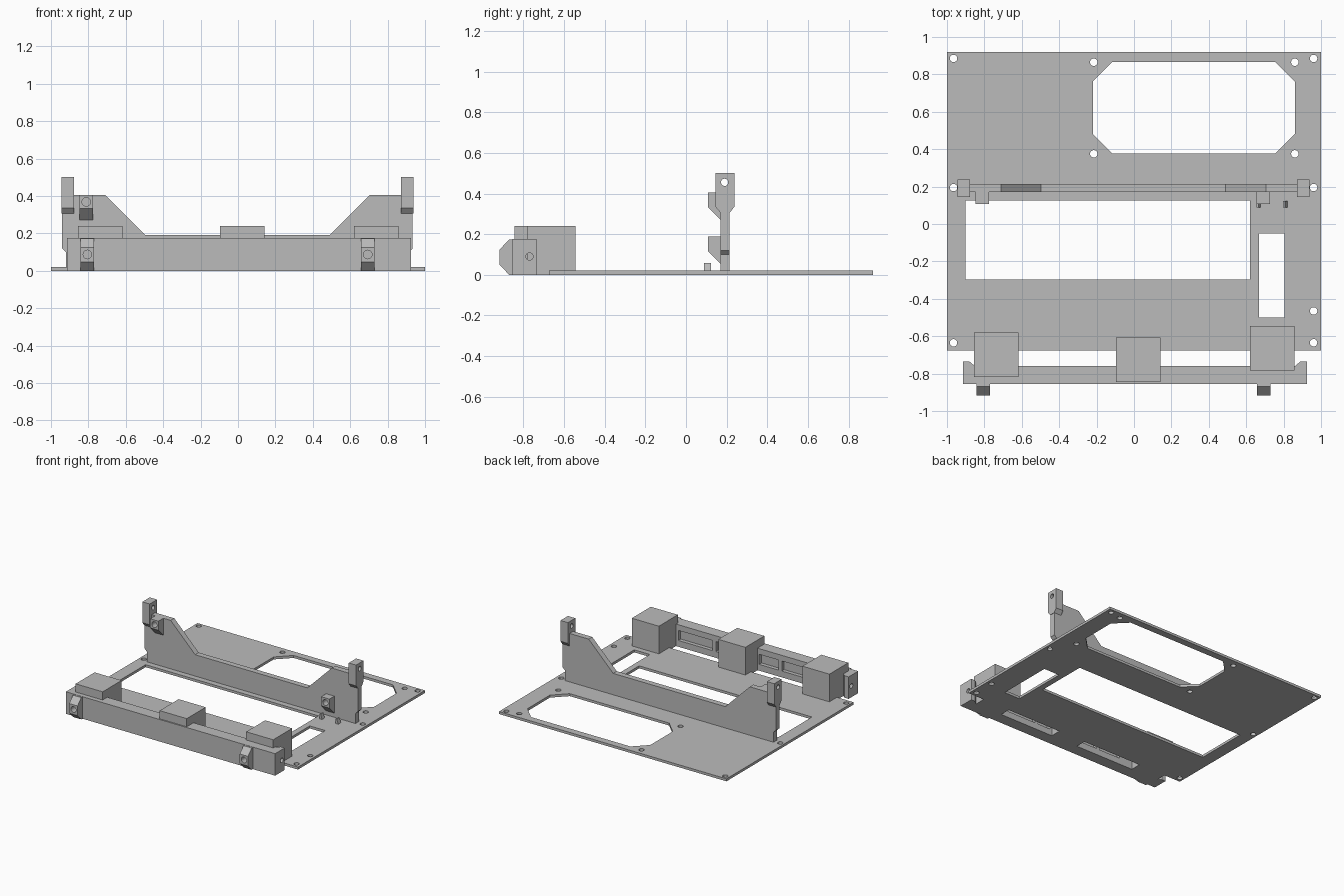
import bpy, bmesh, math
from mathutils import Vector

if "Cube" in bpy.data.objects:
    bpy.data.objects.remove(bpy.data.objects["Cube"])

grey = bpy.data.materials.new("grey")
grey.diffuse_color = (0.5, 0.5, 0.5, 1)
grey.use_nodes = True
grey.node_tree.nodes["Principled BSDF"].inputs["Base Color"].default_value = grey.diffuse_color


def place(axis, u, v, w):
    """Profile point (u, v) at depth w along the given axis."""
    return {"x": (w, u, v), "y": (u, w, v), "z": (u, v, w)}[axis]


def add_prism(bm, pts, axis, lo, hi):
    a = [bm.verts.new(place(axis, u, v, lo)) for u, v in pts]
    b = [bm.verts.new(place(axis, u, v, hi)) for u, v in pts]
    n = len(pts)
    faces = [bm.faces.new(a), bm.faces.new(b[::-1])]
    for i in range(n):
        j = (i + 1) % n
        faces.append(bm.faces.new((a[j], a[i], b[i], b[j])))
    bmesh.ops.recalc_face_normals(bm, faces=faces)


def make(name, *prisms):
    bm = bmesh.new()
    for p in prisms:
        add_prism(bm, *p)
    me = bpy.data.meshes.new(name)
    bm.to_mesh(me)
    bm.free()
    me.materials.append(grey)
    ob = bpy.data.objects.new(name, me)
    bpy.context.collection.objects.link(ob)
    return ob


def rect(u0, u1, v0, v1):
    return [(u0, v0), (u1, v0), (u1, v1), (u0, v1)]


def disc(u, v, r, n=20):
    return [(u + r * math.cos(2 * math.pi * i / n),
             v + r * math.sin(2 * math.pi * i / n)) for i in range(n)]


def cut(ob, *prisms):
    """Subtract prisms, bake the result and discard the cutter."""
    cutter = make("cutter", *prisms)
    cutter.hide_render = True
    mod = ob.modifiers.new("cut", "BOOLEAN")
    mod.operation, mod.solver, mod.object = "DIFFERENCE", "EXACT", cutter
    dg = bpy.context.evaluated_depsgraph_get()
    me = bpy.data.meshes.new_from_object(ob.evaluated_get(dg))
    ob.modifiers.clear()
    ob.data = me
    bpy.data.objects.remove(cutter)


# Base plate with windows and screw holes
T = 0.02
plate = make("base_plate", (rect(-1, 1, -0.675, 0.92), "z", 0, T))
x0, x1, y0, y1, c = -0.22, 0.86, 0.378, 0.865, 0.103
octagon = [(x0 + c, y0), (x1 - c, y0), (x1, y0 + c), (x1, y1 - c),
           (x1 - c, y1), (x0 + c, y1), (x0, y1 - c), (x0, y0 + c)]
holes = [(sx, y) for sx in (-0.965, 0.96) for y in (0.885, 0.195, -0.635)]
holes += [(0.96, -0.465)]
holes += [(x, y) for x in (-0.215, 0.86) for y in (0.375, 0.865)]
cut(plate,
    (octagon, "z", -0.1, 0.1),
    (rect(-0.9, 0.62, -0.297, 0.125), "z", -0.1, 0.1),
    (rect(0.667, 0.805, -0.5, -0.052), "z", -0.1, 0.1),
    *[(disc(x, y, 0.02), "z", -0.1, 0.1) for x, y in holes])

# Upright wall with a low middle and stepped ends
CX = -0.003
half = [(0.917, 0.01), (0.917, 0.1), (0.937, 0.12), (0.937, 0.405),
        (0.708, 0.405), (0.493, 0.19)]
outline = [(CX + u, v) for u, v in half] + [(CX - u, v) for u, v in half[::-1]]
make("upright_wall", (outline, "y", 0.17, 0.215))

# End posts with cross holes
for side, px in (("left", -0.943), ("right", 0.872)):
    prof = [(0.17, 0.305), (0.215, 0.305), (0.238, 0.335), (0.238, 0.5),
            (0.145, 0.5), (0.145, 0.335)]
    post = make(side + "_post", (prof, "x", px, px + 0.065))
    cut(post, (disc(0.19, 0.455, 0.018), "x", px - 0.1, px + 0.2))

# Screw lugs on the wall front
for side, lx, top in (("left", -0.848, 0.405), ("right", 0.655, 0.188)):
    prof = [(0.108, top), (0.175, top), (0.175, top - 0.14), (0.108, top - 0.072)]
    lug = make(side + "_wall_lug", (prof, "x", lx, lx + 0.073))
    cut(lug, (disc(lx + 0.037, top - 0.037, 0.023), "y", 0.05, 0.16))

# Small wedge tabs beside the narrow window
make("wedge_tabs", *[([(x, 0.015), (x + 0.024, 0.015), (x + 0.01, 0.058),
                       (x, 0.058)], "y", 0.088, 0.122) for x in (0.655, 0.797)])

# Front rail with thickened ends and pockets in the back
rail = make("front_rail", (
    [(-0.915, -0.855), (0.925, -0.855), (0.925, -0.735), (0.89, -0.735),
     (0.86, -0.76), (-0.85, -0.76), (-0.88, -0.735), (-0.915, -0.735)],
    "z", 0, 0.175))
cut(rail,
    *[(rect(a, b, 0.05, 0.13), "y", -0.79, -0.7)
      for a, b in ((0.3, 0.6), (0.16, 0.27), (-0.28, -0.11), (-0.5, -0.31))],
    (disc(-0.77, 0.09, 0.018), "x", 0.85, 1.0),
    (disc(-0.77, 0.09, 0.018), "x", -1.0, -0.84))

# Screw lugs on the rail front
for side, lx in (("left", -0.842), ("right", 0.657)):
    prof = [(-0.85, 0), (-0.87, 0), (-0.917, 0.048), (-0.917, 0.125),
            (-0.87, 0.173), (-0.85, 0.173)]
    lug = make(side + "_rail_lug", (prof, "x", lx, lx + 0.073))
    cut(lug, (disc(lx + 0.037, 0.087, 0.023), "y", -1.0, -0.865))

# Support blocks joining the rail to the plate
for side, bx, by in (("left", -0.855, -0.818), ("centre", -0.097, -0.845),
                     ("right", 0.62, -0.783)):
    make(side + "_block", (rect(bx, bx + 0.238, by, by + 0.238), "z", 0, 0.24))
